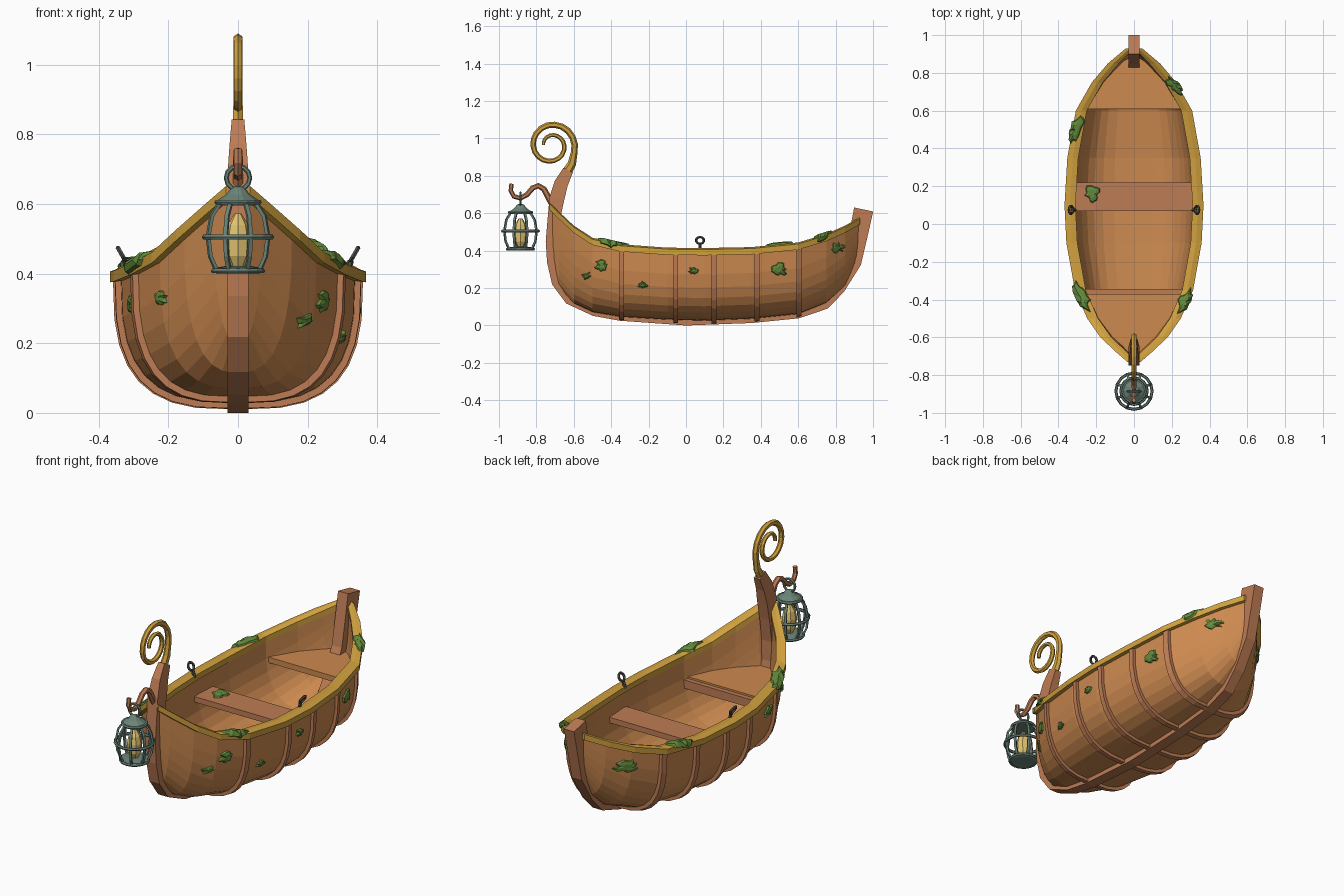
import bpy, bmesh, math, random
from mathutils import Vector, Matrix

if "Cube" in bpy.data.objects:
    bpy.data.objects.remove(bpy.data.objects["Cube"])
random.seed(4)


def material(name, rgb):
    m = bpy.data.materials.new(name)
    lin = [(c / 255 / 12.92) if c < 11 else ((c / 255 + 0.055) / 1.055) ** 2.4 for c in rgb]
    m.use_nodes = True
    m.diffuse_color = (*lin, 1)
    m.node_tree.nodes["Principled BSDF"].inputs["Base Color"].default_value = (*lin, 1)
    return m


PLANK = material("plank wood", (205, 138, 80))
TRIM = material("trim wood", (190, 124, 84))
GOLD = material("gilded wood", (208, 160, 62))
MOSS = material("moss", (98, 138, 58))
METAL = material("weathered metal", (108, 132, 120))
IRON = material("dark iron", (78, 80, 74))
GLOW = material("lamp glow", (226, 196, 112))


def loft(name, rings, mat):
    """Closed skin through equal-length rings, capped at both ends."""
    bm = bmesh.new()
    vs = [[bm.verts.new(p) for p in r] for r in rings]
    n = len(vs[0])
    for a, b in zip(vs, vs[1:]):
        for i in range(n):
            j = (i + 1) % n
            bm.faces.new((a[i], a[j], b[j], b[i]))
    bm.faces.new(vs[0])
    bm.faces.new(vs[-1][::-1])
    bmesh.ops.recalc_face_normals(bm, faces=bm.faces)
    me = bpy.data.meshes.new(name)
    bm.to_mesh(me)
    bm.free()
    me.materials.append(mat)
    ob = bpy.data.objects.new(name, me)
    bpy.context.collection.objects.link(ob)
    return ob


def sweep(name, pts, sizes, side, mat, n=4):
    """Sweep an n-sided section along a planar path; side is the plane normal."""
    pts = [Vector(p) for p in pts]
    side = Vector(side)
    grow = math.sqrt(2) if n == 4 else 1
    rings = []
    for i, p in enumerate(pts):
        t = (pts[min(i + 1, len(pts) - 1)] - pts[max(i - 1, 0)]).normalized()
        out = t.cross(side)
        a, b = sizes[i] if isinstance(sizes, list) else sizes
        angs = [2 * math.pi * (k + 0.5) / n for k in range(n)]
        rings.append([p + grow * (side * a * math.cos(q) + out * b * math.sin(q)) for q in angs])
    return loft(name, rings, mat)


def torus(name, loc, r, tube, mat, rot=(0, 0, 0), seg=16):
    bpy.ops.mesh.primitive_torus_add(location=loc, rotation=rot, major_radius=r,
                                     minor_radius=tube, major_segments=seg, minor_segments=6)
    ob = bpy.context.object
    ob.name = name
    ob.data.materials.append(mat)


def lathe(name, loc, profile, mat, n=10):
    rings = [[(loc[0] + r * math.cos(2 * math.pi * k / n), loc[1] + r * math.sin(2 * math.pi * k / n), z)
              for k in range(n)] for r, z in profile]
    return loft(name, rings, mat)


# Hull stations: y, half width, sheer height, bottom height
STATIONS = [(-.73, .012, .655, .34), (-.68, .07, .605, .20), (-.60, .155, .53, .115),
            (-.50, .225, .465, .07), (-.35, .29, .43, .045), (-.1, .335, .412, .03),
            (.1, .345, .41, .025), (.35, .33, .415, .035), (.6, .285, .44, .06),
            (.75, .20, .485, .12), (.85, .115, .53, .21), (.93, .02, .575, .37)]


def station(y):
    y = min(max(y, STATIONS[0][0]), STATIONS[-1][0])
    for a, b in zip(STATIONS, STATIONS[1:]):
        if y <= b[0]:
            f = (y - a[0]) / (b[0] - a[0])
            w, s, k = [a[i] + f * (b[i] - a[i]) for i in (1, 2, 3)]
            return w, s, k, 2.2 + 0.8 * min(1, w / .29)


def section(y, grow=0.0, seg=16):
    w, s, k, n = station(y)
    w, k = max(w + grow, .003), min(k - grow, s - .05)
    pts = []
    for i in range(seg + 1):
        c, d = math.cos(math.pi * i / seg), math.sin(math.pi * i / seg)
        x = math.copysign(abs(c) ** (2 / n), c) * w
        pts.append(Vector((x, y, s - .01 - (s - .01 - k) * abs(d) ** (2 / n))))
    return pts


def hull_x(y, z):
    w, s, k, n = station(y)
    f = min(max((s - z) / (s - k), 0), 1)
    return w * (1 - f ** n) ** (1 / n)


# Hull shell, inside and outside in one skin
loft("hull", [section(s[0]) + section(s[0], -.03)[::-1] for s in STATIONS], PLANK)

# Gilded gunwales
for sx, label in ((1, "left"), (-1, "right")):
    rings = []
    for y, w, s, k in STATIONS:
        o, i = w + .023, max(w - .035, 0)
        rings.append([(sx * o, y, s - .035), (sx * o, y, s - .004),
                      (sx * (o + i) / 2, y, s + .004), (sx * i, y, s), (sx * i, y, s - .03)])
    loft(label + "_gunwale", rings, GOLD)

# Outer ribs
for i, y in enumerate((-.345, -.055, .15, .38, .605)):
    lo, hi = y - .013, y + .013
    parts = (section(lo, -.004), section(lo, .017), section(hi, .017), section(hi, -.004))
    loft(f"rib_{i + 1}", list(zip(*parts)), TRIM)

# Keel running into stern post, stem and neck: y, z, half width, half depth
KEEL = [(.95, .62, .03, .052), (.925, .5, .03, .05), (.89, .34, .03, .048), (.81, .2, .03, .04),
        (.74, .115, .03, .03), (.6, .06, .03, .022), (.35, .033, .03, .02), (0, .02, .03, .02),
        (-.35, .045, .03, .02), (-.49, .072, .03, .022), (-.625, .137, .03, .025),
        (-.69, .23, .03, .028), (-.715, .34, .03, .028), (-.72, .45, .03, .03),
        (-.705, .58, .03, .034), (-.69, .68, .03, .04), (-.667, .76, .024, .037), (-.63, .83, .018, .028)]
sweep("keel_and_posts", [(0, y, z) for y, z, _, _ in KEEL], [(a, b) for _, _, a, b in KEEL], (1, 0, 0), TRIM)

# Scroll on the prow
path, sizes = [(0, -.64, .815), (0, -.61, .865)], [(.018, .027), (.016, .023)]
for i in range(29):
    f = i / 28
    q = math.radians(-18 + 555 * f)
    r = .128 - .086 * f
    path.append((0, -.72 + r * math.cos(q), .962 + r * math.sin(q)))
    sizes.append((.015 - .004 * f, .018 - .009 * f))
sweep("prow_scroll", path, sizes, (1, 0, 0), GOLD, 6)


# Seats cut to the hull shape
def seat(name, ys, z, thick, mat):
    rings = []
    for y in ys:
        x = max(hull_x(y, z - thick) - .012, .004)
        rings.append([(-x, y, z - thick), (x, y, z - thick), (x, y, z), (-x, y, z)])
    loft(name, rings, mat)


seat("middle_thwart", (.07, .145, .22), .30, .03, TRIM)
seat("bow_seat", (-.37, -.45, -.5, -.6, -.68), .31, .025, PLANK)
seat("bow_seat_beam", (-.385, -.345), .30, .045, TRIM)
seat("stern_seat", (.61, .68, .75, .85, .89), .325, .03, PLANK)

# Rowlocks
for sx, label in ((1, "left"), (-1, "right")):
    torus(label + "_rowlock_ring", (sx * .334, .075, .455), .021, .007, IRON, (0, math.radians(90 + sx * 30), 0), 10)
    sweep(label + "_rowlock_pin", [(sx * .312, .075, .40), (sx * .324, .075, .437)], (.009, .009), (0, 1, 0), IRON, 6)

# Lantern arm
ARM = [(-.70, .62), (-.728, .67), (-.76, .73), (-.79, .747), (-.82, .735), (-.85, .70), (-.885, .68),
       (-.92, .69), (-.937, .72), (-.933, .758)]
sweep("lantern_arm", [(0, y, z) for y, z in ARM], [(.017 - .0006 * i, .017 - .0006 * i) for i in range(len(ARM))],
      (1, 0, 0), TRIM, 6)

# Lantern cage
LY = -.885
torus("lantern_hanging_ring", (0, LY, .675), .034, .007, METAL, (math.pi / 2, 0, 0), 12)
lathe("lantern_cap", (0, LY), [(.058, .595), (.06, .61), (.035, .627), (.02, .645), (.01, .65)], METAL)
lathe("lantern_base", (0, LY), [(.06, .40), (.072, .405), (.072, .416), (.035, .422)], METAL)
lathe("lantern_flame", (0, LY), [(.018, .42), (.034, .45), (.038, .50), (.03, .54), (.01, .572)], GLOW, 8)
torus("lantern_middle_ring", (0, LY, .505), .096, .008, METAL)
torus("lantern_top_ring", (0, LY, .605), .06, .008, METAL)
torus("lantern_bottom_ring", (0, LY, .408), .07, .008, METAL)
for i in range(8):
    q = 2 * math.pi * (i + .5) / 8
    c, s = math.cos(q), math.sin(q)
    pts = [(r * c, LY + r * s, z) for r, z in ((.055, .605), (.082, .565), (.093, .505), (.086, .45), (.066, .408))]
    sweep(f"lantern_bar_{i + 1}", pts, (.006, .005), (-s, c, 0), METAL)


# Moss clumps: ragged blobs mapped on to a surface (along, across, lift)
def moss(name, place, ru, rv):
    n = 18
    rad = [random.uniform(.55, 1.1) for _ in range(n)]
    rings = []
    for f, lift in ((1, -.004), (.85, .009), (.45, .014), (.05, .013)):
        rings.append([place(ru * f * rad[k] * math.cos(2 * math.pi * k / n),
                            rv * f * rad[k] * math.sin(2 * math.pi * k / n), lift) for k in range(n)])
    loft(name, rings, MOSS)


def on_hull(sx, y, z):
    return lambda u, v, h: (sx * (hull_x(y + u, z + v) + h), y + u, z + v)


def on_gunwale(sx, y):
    def place(u, v, h):
        w, s, _, _ = station(y + u)
        v -= .015
        if v < 0:
            return (sx * (w + .023 + v), y + u, s + .002 + h)
        return (sx * (w + .025 + h), y + u, s - v)
    return place


for i, (sx, y, ru, rv) in enumerate(((-1, .5, .085, .05), (1, .73, .055, .045), (-1, -.39, .09, .055), (1, -.41, .07, .05))):
    moss(f"gunwale_moss_{i + 1}", on_gunwale(sx, y), ru, rv)
for i, (sx, y, z, r) in enumerate(((1, -.45, .32, .042), (1, -.53, .265, .032), (1, -.23, .215, .03), (1, .04, .295, .03),
                                   (1, .5, .30, .05), (1, .81, .415, .042), (-1, .77, .37, .055), (-1, -.27, .31, .045),
                                   (-1, -.5, .33, .03))):
    moss(f"hull_moss_{i + 1}", on_hull(sx, y, z), r, r * .75)
moss("thwart_moss", lambda u, v, h: (-.22 + v, .16 + u, .30 + h), .055, .045)
